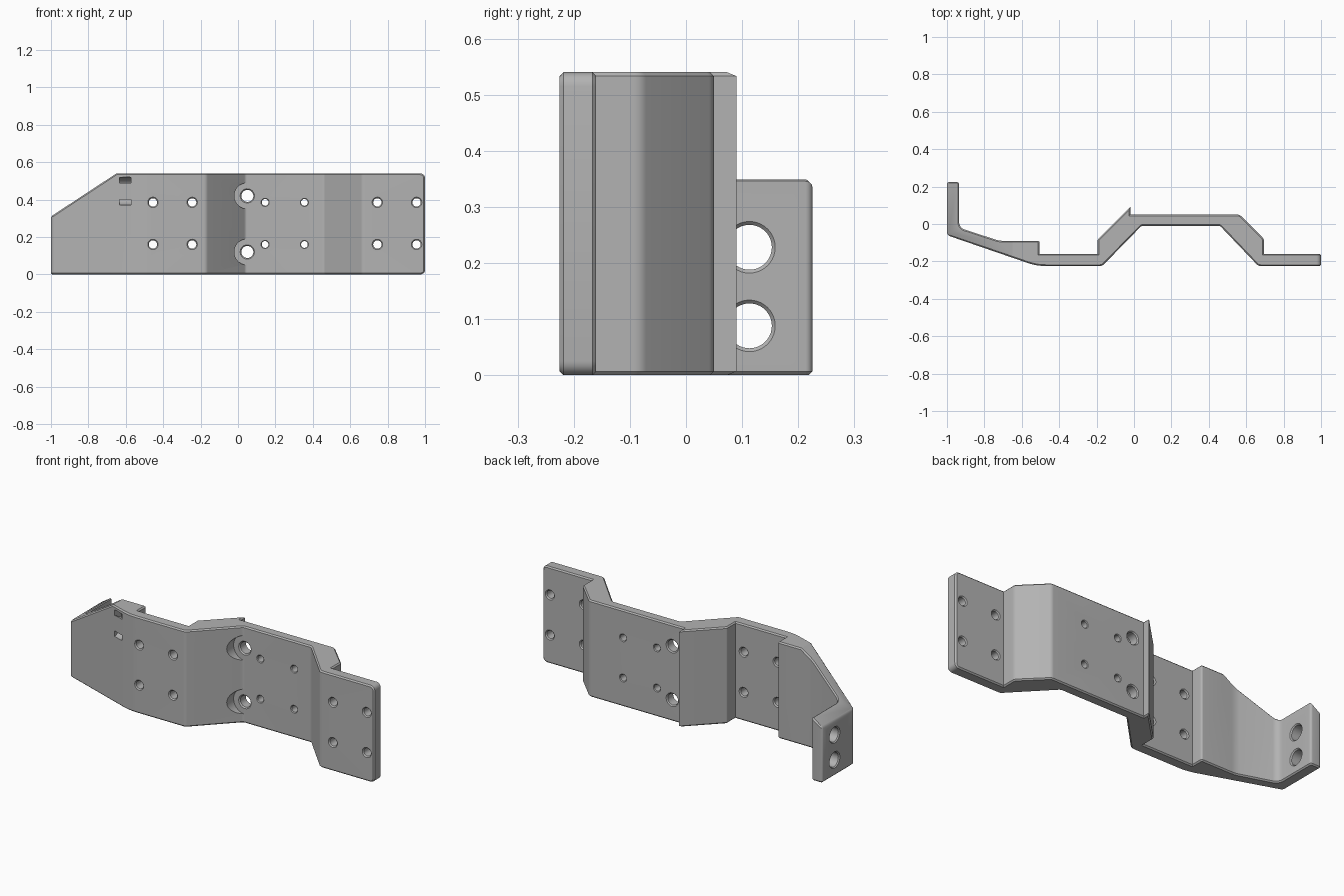
import bpy, bmesh, math
from mathutils import Vector, Matrix

if "Cube" in bpy.data.objects:
    bpy.data.objects.remove(bpy.data.objects["Cube"], do_unlink=True)

HEIGHT = 0.54
grey = bpy.data.materials.new("plain grey")
grey.use_nodes = True
grey.diffuse_color = (0.45, 0.45, 0.45, 1)
grey.node_tree.nodes["Principled BSDF"].inputs["Base Color"].default_value = grey.diffuse_color


def make_object(name, bm):
    bmesh.ops.recalc_face_normals(bm, faces=bm.faces)
    mesh = bpy.data.meshes.new(name)
    bm.to_mesh(mesh)
    bm.free()
    mesh.materials.append(grey)
    obj = bpy.data.objects.new(name, mesh)
    bpy.context.collection.objects.link(obj)
    return obj


def rounded(outline, steps=5):
    """Replace each corner (x, y, radius) by an arc of that radius."""
    result = []
    for i, (x, y, r) in enumerate(outline):
        p = Vector((x, y))
        if r == 0:
            result.append(p)
            continue
        a = (Vector(outline[i - 1][:2]) - p).normalized()
        b = (Vector(outline[(i + 1) % len(outline)][:2]) - p).normalized()
        half = a.angle(b) / 2
        center = p + (a + b).normalized() * r / math.sin(half)
        start = p + a * r / math.tan(half) - center
        end = p + b * r / math.tan(half) - center
        for k in range(steps + 1):
            result.append(center + start.lerp(end, k / steps).normalized() * r)
    return result


def lathe(name, points, center, axis):
    """Revolve (radius, height) points about an axis."""
    bm = bmesh.new()
    verts = [bm.verts.new((r, 0, h)) for r, h in points]
    edges = [bm.edges.new(pair) for pair in zip(verts, verts[1:])]
    if points[0][0] > 0:
        edges.append(bm.edges.new((verts[-1], verts[0])))
    bmesh.ops.spin(bm, geom=verts + edges, cent=(0, 0, 0), axis=(0, 0, 1),
                   angle=math.tau, steps=40)
    bmesh.ops.remove_doubles(bm, verts=bm.verts, dist=1e-5)
    turn = Vector((0, 0, 1)).rotation_difference(Vector(axis)).to_matrix().to_4x4()
    bm.transform(Matrix.Translation(center) @ turn)
    return make_object(name, bm)


def hole(name, radius, thickness, center, axis, chamfer=0.006):
    """Through-hole cutter with a small chamfer at both faces."""
    h, out = thickness / 2, 0.01
    wide = radius + chamfer + out
    return lathe(name, [(0, -h - out), (wide, -h - out), (radius, -h + chamfer),
                        (radius, h - chamfer), (wide, h + out), (0, h + out)],
                 center, axis)


# Bent plate outline: front face left to right, then back face
outline = [
    (-1, 0.225, 0.012), (-1, -0.06, 0.025), (-0.52, -0.225, 0.3),
    (-0.17, -0.225, 0.03), (0.04, -0.01, 0.02), (0.46, -0.01, 0.02),
    (0.665, -0.225, 0.03), (1, -0.225, 0), (1, -0.16, 0),
    (0.695, -0.16, 0), (0.695, -0.08, 0.03), (0.565, 0.05, 0.03),
    (-0.02, 0.05, 0), (-0.02, 0.09, 0), (-0.195, -0.085, 0.01),
    (-0.195, -0.16, 0), (-0.505, -0.16, 0), (-0.505, -0.09, 0.01),
    (-0.72, -0.09, 0.15), (-0.935, -0.02, 0.04), (-0.935, 0.225, 0.012)]
bm = bmesh.new()
base = bm.faces.new([bm.verts.new((p.x, p.y, 0)) for p in rounded(outline)])
top = bmesh.ops.extrude_face_region(bm, geom=[base])
bmesh.ops.translate(bm, vec=(0, 0, HEIGHT),
                    verts=[v for v in top["geom"] if isinstance(v, bmesh.types.BMVert)])

# Sloping cut at the upper right corner
cut = bmesh.ops.bisect_plane(bm, geom=bm.verts[:] + bm.edges[:] + bm.faces[:],
                             plane_co=(-0.65, 0, HEIGHT), plane_no=(-0.23, 0, 0.35),
                             clear_outer=True)
bmesh.ops.holes_fill(bm, edges=[e for e in bm.edges if e.is_boundary])
bmesh.ops.recalc_face_normals(bm, faces=bm.faces)

# Rounded corners on the far end
corners = [e for e in bm.edges if all(v.co.x > 0.999 for v in e.verts)
           and abs(e.verts[0].co.z - e.verts[1].co.z) < 0.001]
bmesh.ops.bevel(bm, geom=corners, offset=0.025, segments=5, profile=0.5, affect='EDGES')
bm.normal_update()


# Chamfer round the rim of the plate
def is_rim(face):
    return abs(face.normal.z) > 0.01 or face.calc_center_median().x > 0.99


rim = [e for e in bm.edges if len(e.link_faces) == 2
       and is_rim(e.link_faces[0]) != is_rim(e.link_faces[1])]
bmesh.ops.bevel(bm, geom=rim, offset=0.007, segments=1, affect='EDGES', clamp_overlap=False)
bracket = make_object("bent_bracket", bm)

# Cutters for bolt holes, recesses and the strap channel
cutters = []
for z in (0.16, 0.385):
    for x in (-0.455, -0.245, 0.745, 0.955):
        cutters.append(hole("bolt_hole", 0.022, 0.065, (x, -0.1925, z), (0, 1, 0)))
    for x in (0.145, 0.355):
        cutters.append(hole("small_hole", 0.018, 0.06, (x, 0.02, z), (0, 1, 0), 0.004))
for z in (0.12, 0.42):
    cutters.append(hole("large_hole", 0.032, 0.06, (0.05, 0.02, z), (0, 1, 0)))
    cutters.append(lathe("recess", [(0, -0.2), (0.07, -0.2), (0.07, 0), (0, 0)],
                         (0.05, -0.0105, z), (0, 1, 0)))
for z in (0.088, 0.228):
    cutters.append(hole("arm_hole", 0.04, 0.065, (-0.9675, 0.113, z), (1, 0, 0)))
cutters.append(lathe("strap_channel", [(0.045, -0.03), (0.075, -0.03),
                                       (0.075, 0.03), (0.045, 0.03)],
                     (-0.603, -0.198, 0.445), (1, 0, 0)))

bpy.context.view_layer.objects.active = bracket
bracket.select_set(True)
for cutter in cutters:
    cutter.hide_render = True
    mod = bracket.modifiers.new(cutter.name, 'BOOLEAN')
    mod.operation, mod.solver, mod.object = 'DIFFERENCE', 'EXACT', cutter
    bpy.ops.object.modifier_apply(modifier=mod.name)
    bpy.data.objects.remove(cutter, do_unlink=True)
bpy.ops.object.shade_smooth_by_angle(angle=math.radians(30))
